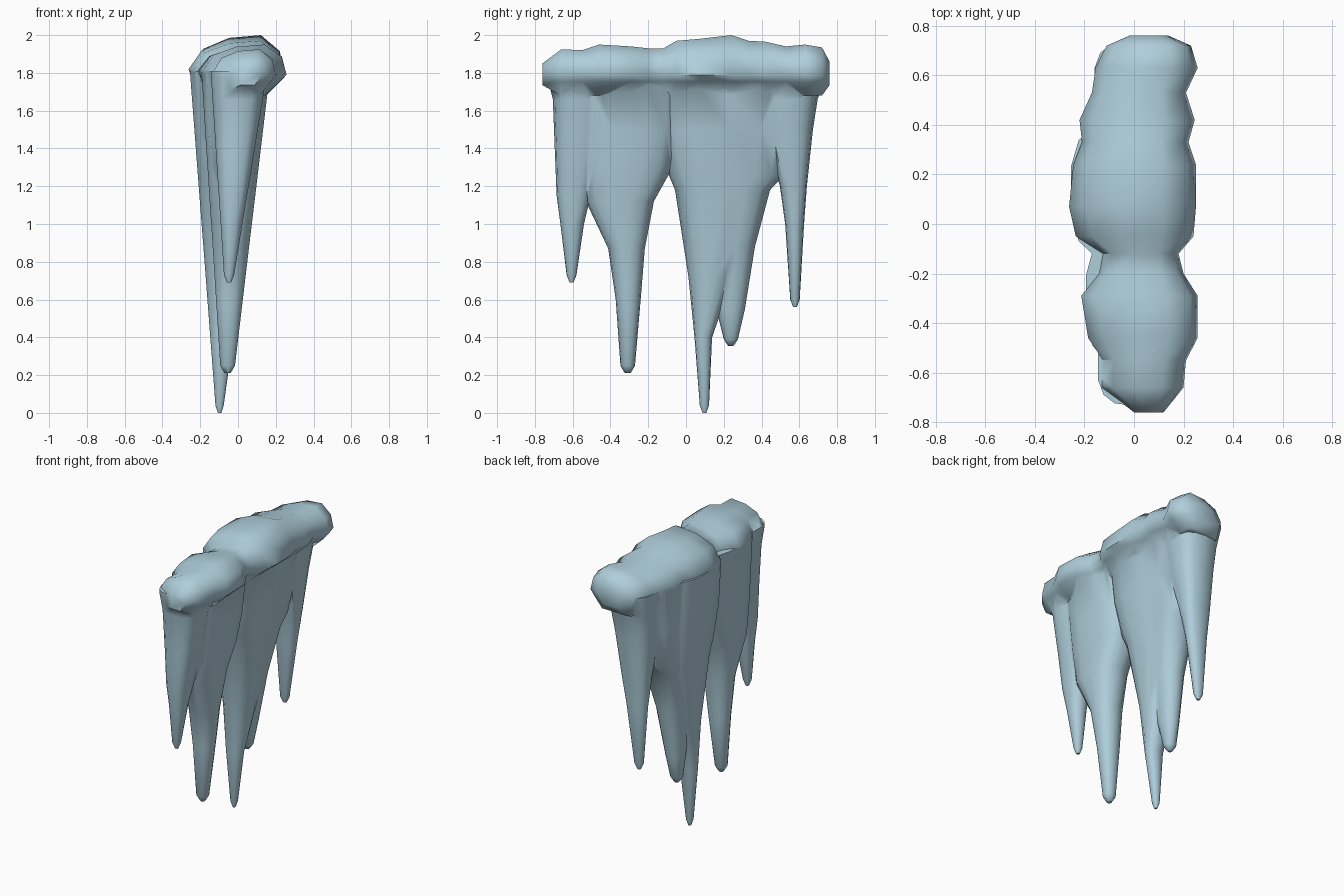
import bpy, bmesh, math

if "Cube" in bpy.data.objects:
    bpy.data.objects.remove(bpy.data.objects["Cube"])

ice = bpy.data.materials.new("pale blue ice")
ice.diffuse_color = (0.43, 0.62, 0.71, 1)
ice.use_nodes = True
ice.node_tree.nodes["Principled BSDF"].inputs["Base Color"].default_value = ice.diffuse_color


def loft(name, rings):
    """Closed skin over a list of equally long point rings."""
    bm = bmesh.new()
    vs = [[bm.verts.new(p) for p in r] for r in rings]
    n = len(rings[0])
    for a, b in zip(vs, vs[1:]):
        for i in range(n):
            j = (i + 1) % n
            bm.faces.new((a[i], a[j], b[j], b[i]))
    bm.faces.new(vs[0])
    bm.faces.new(vs[-1])
    bmesh.ops.recalc_face_normals(bm, faces=bm.faces)
    me = bpy.data.meshes.new(name)
    bm.to_mesh(me)
    bm.free()
    me.materials.append(ice)
    ob = bpy.data.objects.new(name, me)
    bpy.context.collection.objects.link(ob)
    return ob


def spow(v, e):
    return math.copysign(abs(v) ** e, v)


def icicle(name, tip, x_low, x_high, levels, sides=14):
    """Depth (x) tapers evenly down to the tip; levels give (z, y min, y max)."""
    base = levels[0][0]
    z, y0, y1 = levels[0]
    mid, r = (y0 + y1) / 2, (y1 - y0) * .2
    rings = []
    for z, y0, y1 in [(tip, mid - r, mid + r)] + levels + [(1.81,) + levels[-1][1:]]:
        f = max(0, (z - base) / (1.7 - base))
        x0, x1 = (a + (b - a) * f for a, b in zip(x_low, x_high))
        cx, hx = (x0 + x1) / 2, (x1 - x0) / 2 * (.4 if z == tip else 1)
        cy, hy = (y0 + y1) / 2, (y1 - y0) / 2
        # wide upper rings are boxier so neighbours merge into one curtain
        e = .72 if z > 1.1 else .92
        angles = [2 * math.pi * (i + .5) / sides for i in range(sides)]
        rings.append([(cx + hx * spow(math.cos(t), e),
                       cy + hy * spow(math.sin(t), e), z) for t in angles])
    return loft(name, rings)


# Ice crust along the top: (y, x min, x max, top z)
crust = [(-.76, 0, .12, 1.85), (-.66, -.13, .2, 1.925), (-.55, -.125, .21, 1.92),
         (-.46, -.185, .257, 1.95), (-.29, -.213, .257, 1.94), (-.2, -.14, .2, 1.93),
         (-.12, -.125, .18, 1.93), (-.05, -.235, .24, 1.97), (.07, -.262, .25, 1.98),
         (.24, -.245, .25, 2), (.33, -.21, .22, 1.97), (.42, -.22, .245, 1.965),
         (.53, -.17, .21, 1.94), (.63, -.155, .257, 1.95), (.72, -.11, .23, 1.935),
         (.76, -.02, .14, 1.86)]
# cross-section: fraction across, height relative to the crust edge
section = [(0, .15), (.13, .66), (.4, .93), (.74, 1), (.94, .6), (1, 0),
           (.92, -.18), (.74, -.55), (.1, -.55)]
rings = []
for y, x0, x1, top in crust:
    drop = .1 if abs(y) > .73 else .2
    rings.append([(x0 + (x1 - x0) * u, y,
                   1.79 + w * (top - 1.79 if w > 0 else drop)) for u, w in section])
body = loft("icicle_cluster", rings)

# Hanging icicles, front (-y) to back
front = icicle("front_icicle", .69, (-.075, -.02), (-.14, .14), [
    (.73, -.632, -.58), (1, -.665, -.54), (1.15, -.685, -.505),
    (1.4, -.695, -.44), (1.66, -.705, -.42), (1.78, -.735, -.42)])
second = icicle("second_icicle", .21, (-.095, -.015), (-.19, .16), [
    (.25, -.347, -.27), (.6, -.372, -.24), (.87, -.412, -.218),
    (1.12, -.53, -.17), (1.3, -.56, -.07), (1.5, -.57, -.03)])
longest = icicle("longest_icicle", 0, (-.12, -.075), (-.25, .16), [
    (.04, .073, .122), (.4, .045, .138), (.72, .013, .25),
    (1.18, -.058, .38), (1.28, -.1, .4), (1.5, -.15, .42)])
fourth = icicle("fourth_icicle", .355, (-.135, -.055), (-.21, .16), [
    (.39, .2, .275), (.55, .16, .312), (.88, .11, .365),
    (1.18, .06, .445), (1.26, .05, .52), (1.5, .05, .56)])
back = icicle("back_icicle", .56, (-.075, -.012), (-.155, .15), [
    (.6, .552, .602), (1, .525, .625), (1.2, .497, .64),
    (1.5, .42, .672), (1.66, .4, .697), (1.78, .4, .74)])

# Fuse everything into one skin
bpy.context.view_layer.objects.active = body
body.select_set(True)
for part in (front, second, longest, fourth, back):
    m = body.modifiers.new("fuse", 'BOOLEAN')
    m.operation = 'UNION'
    m.solver = 'EXACT'
    m.object = part
    bpy.ops.object.modifier_apply(modifier=m.name)
    bpy.data.objects.remove(part)
bpy.ops.object.shade_smooth_by_angle(angle=math.radians(60))
